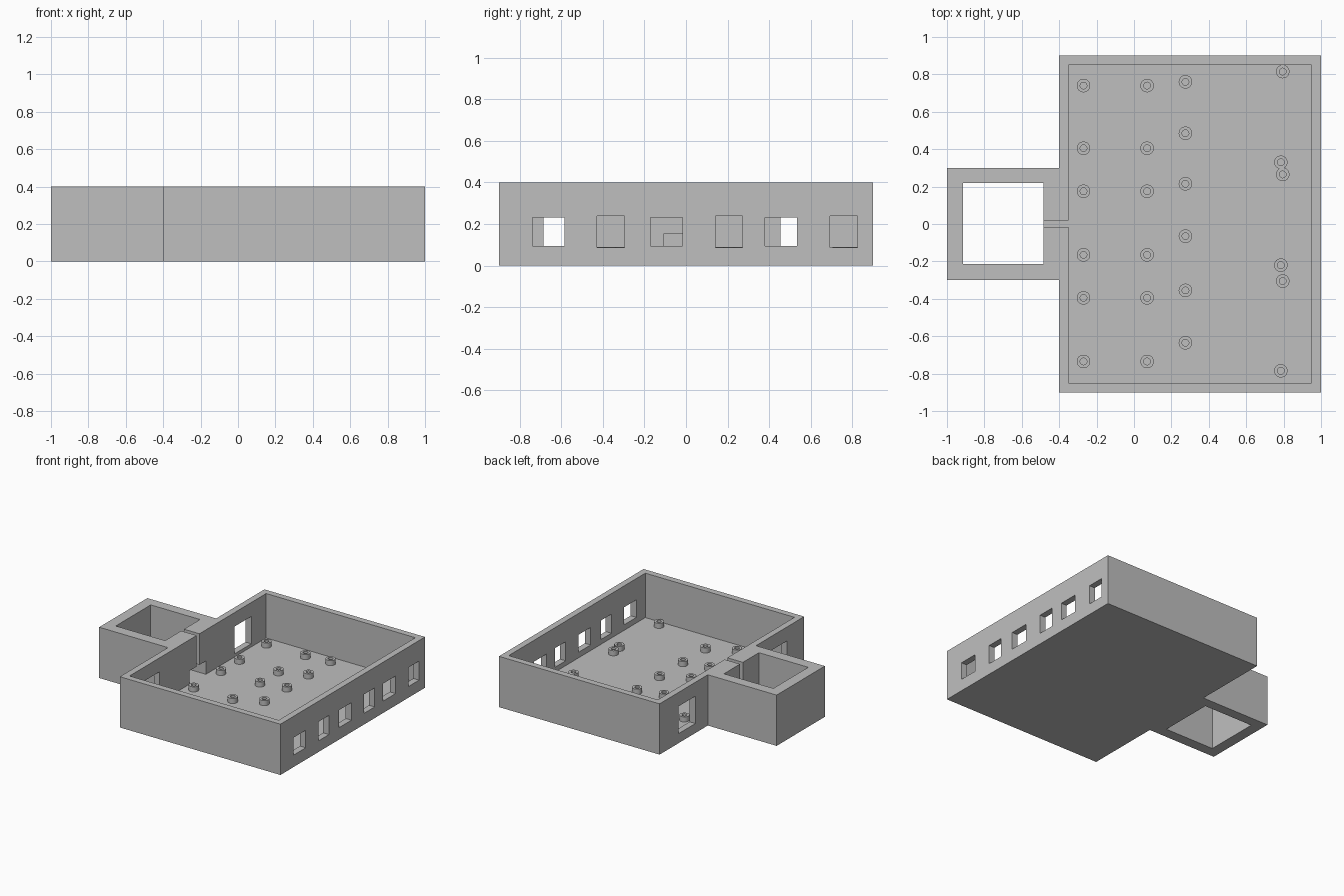
import bpy, bmesh
from math import tau

if "Cube" in bpy.data.objects:
    bpy.data.objects.remove(bpy.data.objects["Cube"])

plaster = bpy.data.materials.new("plain_grey")
plaster.use_nodes = True
GREY = (0.52, 0.52, 0.52, 1)
plaster.diffuse_color = GREY
plaster.node_tree.nodes["Principled BSDF"].inputs["Base Color"].default_value = GREY


def add_object(name, bm):
    bmesh.ops.recalc_face_normals(bm, faces=bm.faces)
    mesh = bpy.data.meshes.new(name)
    bm.to_mesh(mesh)
    bm.free()
    mesh.materials.append(plaster)
    obj = bpy.data.objects.new(name, mesh)
    bpy.context.collection.objects.link(obj)
    return obj


def prism(name, outline, z0, z1):
    """Extrude a plan outline from z0 up to z1."""
    bm = bmesh.new()
    base = bm.faces.new([bm.verts.new((x, y, z0)) for x, y in outline])
    top = bmesh.ops.extrude_face_region(bm, geom=[base])["geom"]
    verts = [v for v in top if isinstance(v, bmesh.types.BMVert)]
    bmesh.ops.translate(bm, verts=verts, vec=(0, 0, z1 - z0))
    return add_object(name, bm)


def cut(target, x0, x1, y0, y1, z0, z1):
    """Remove a box-shaped space from the target."""
    cutter = prism("cutter", [(x0, y0), (x1, y0), (x1, y1), (x0, y1)], z0, z1)
    cutter.hide_render = True
    mod = target.modifiers.new("cut", "BOOLEAN")
    mod.operation = "DIFFERENCE"
    mod.solver = "EXACT"
    mod.object = cutter
    bpy.context.view_layer.objects.active = target
    bpy.ops.object.modifier_apply(modifier=mod.name)
    bpy.data.objects.remove(cutter)


HEIGHT, FLOOR = 0.4, 0.05

# Hall with the side annex as one T-shaped block
building = prism("building_walls", [
    (-1, -0.3), (-0.4, -0.3), (-0.4, -0.9), (1, -0.9),
    (1, 0.9), (-0.4, 0.9), (-0.4, 0.3), (-1, 0.3)], 0, HEIGHT)

# Open hall, bottomless annex shaft, low doorway and narrow slot above it
cut(building, -0.35, 0.95, -0.85, 0.85, FLOOR, 0.5)
cut(building, -0.915, -0.485, -0.215, 0.22, -0.1, 0.5)
cut(building, -0.55, -0.3, -0.105, 0.1, FLOOR, 0.155)
cut(building, -0.55, -0.3, -0.015, 0.02, 0.1, 0.5)

# Row of small windows, alternating wide and narrow
for i, y in enumerate((-0.662, -0.362, -0.093, 0.207, 0.456, 0.76)):
    half, z0, z1 = ((0.077, 0.094, 0.232), (0.066, 0.088, 0.238))[i % 2]
    cut(building, 0.9, 1.1, y - half, y + half, z0, z1)

# Two large windows on the annex side
for y in (-0.685, 0.455):
    cut(building, -0.5, -0.3, y, y + 0.21, 0.075, 0.29)

# Hollow round stools standing on the floor
bm = bmesh.new()
profile = [bm.verts.new((r, 0, z)) for r, z in
           ((0.036, 0), (0.036, 0.04), (0.018, 0.04), (0.018, 0))]
edges = [bm.edges.new(pair) for pair in zip(profile, profile[1:])]
bmesh.ops.spin(bm, geom=profile + edges, axis=(0, 0, 1), cent=(0, 0, 0),
               angle=tau, steps=32)
bmesh.ops.remove_doubles(bm, verts=bm.verts, dist=0.0005)
stool = add_object("stool", bm)
bpy.ops.object.select_all(action="DESELECT")
stool.select_set(True)
bpy.context.view_layer.objects.active = stool
bpy.ops.object.shade_smooth_by_angle()

side_rows = (0.74, 0.405, 0.175, -0.165, -0.395, -0.735)
columns = {
    -0.27: side_rows,
    0.07: side_rows,
    0.275: (0.76, 0.485, 0.215, -0.065, -0.355, -0.635),
    0.785: (0.33, -0.22, -0.785),
    0.795: (0.815, 0.265, -0.305),
}
spots = [(x, y) for x, ys in columns.items() for y in ys]
for i, (x, y) in enumerate(spots):
    obj = stool if i == 0 else stool.copy()
    if i:
        bpy.context.collection.objects.link(obj)
    obj.location = (x, y, FLOOR)
